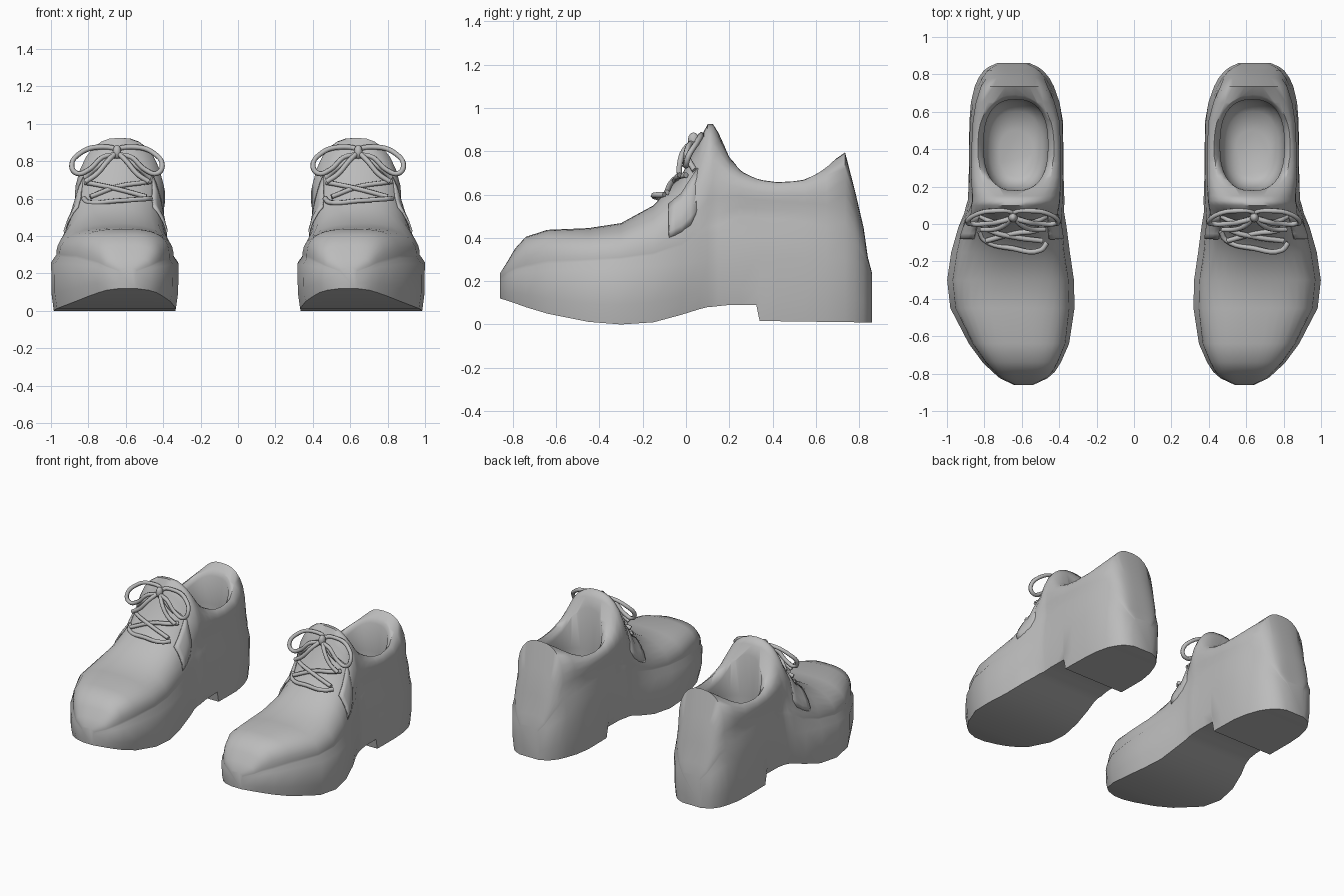
import bpy, bmesh, math
from mathutils import Vector

if "Cube" in bpy.data.objects:
    bpy.data.objects.remove(bpy.data.objects["Cube"])

grey = bpy.data.materials.new("plain grey")
grey.diffuse_color = (0.5, 0.5, 0.5, 1)
grey.use_nodes = True
grey.node_tree.nodes["Principled BSDF"].inputs["Base Color"].default_value = grey.diffuse_color

# stations: y, centre x, sole z, top z, sole half width, upper half width, welt z, shoulder z, roundness
STATIONS = [
    (-.86, .59, .12, .235, .05, .045, .20, .21, 3),
    (-.825, .59, .11, .29, .125, .118, .22, .235, 3),
    (-.79, .59, .098, .35, .165, .155, .235, .25, 3),
    (-.74, .60, .08, .405, .207, .193, .24, .26, 3),
    (-.64, .615, .05, .437, .266, .248, .25, .28, 2.9),
    (-.45, .65, .012, .445, .33, .305, .25, .29, 2.6),
    (-.30, .66, .0, .468, .337, .311, .26, .30, 2.4),
    (-.15, .66, .01, .55, .315, .288, .27, .32, 2.2),
    (-.02, .65, .045, .69, .288, .268, .28, .36, 2.1),
    (.06, .64, .07, .85, .265, .257, .29, .40, 2.2),
]
STATIONS += [
    (.10, .635, .08, .925, .26, .255, .29, .42, 2.4),
    (.125, .63, .082, .925, .257, .252, .30, .42, 2.5),
    (.15, .63, .085, .885, .255, .252, .30, .42, 2.7),
    (.20, .63, .09, .775, .253, .252, .30, .42, 3.8),
    (.25, .63, .09, .72, .252, .253, .30, .42, 5),
    (.325, .63, .09, .685, .25, .253, .31, .40, 6),
    (.34, .63, .016, .682, .25, .253, .31, .40, 6),
    (.42, .63, .015, .672, .25, .253, .31, .40, 6),
    (.55, .63, .013, .685, .248, .248, .31, .40, 5),
    (.65, .635, .012, .735, .235, .228, .31, .40, 3.6),
    (.735, .64, .012, .795, .21, .198, .31, .40, 2.6),
    (.78, .642, .01, .62, .188, .172, .30, .37, 2.5),
    (.82, .645, .01, .45, .157, .14, .27, .31, 2.5),
    (.84, .645, .01, .31, .13, .11, .24, .26, 2.6),
    (.86, .645, .01, .235, .085, .07, .20, .21, 3),
]


def station(y):
    for a, b in zip(STATIONS, STATIONS[1:]):
        if a[0] <= y <= b[0]:
            f = (y - a[0]) / (b[0] - a[0])
            return [p + (q - p) * f for p, q in zip(a, b)]


def upper_point(st, deg, grow=0.0):
    """Point on the rounded upper of a section, 0 = side, 90 = top centre."""
    y, cx, zb, zt, w, wu, zw, zs, n = st
    c, s = math.cos(math.radians(deg)), math.sin(math.radians(deg))
    z = zs + (zt + grow - zs) * max(s, 0) ** (2 / n)
    # slight waist around the ankle
    pinch = .08 * min(max((y + .05) / .15, 0), 1) * math.exp(-((z - .52) / .08) ** 2)
    return ((wu + grow) * max(c, 0) ** (2 / n) * (1 - pinch), z)


def section(st):
    y, cx, zb, zt, w, wu, zw, zs, n = st
    half = [(w - .012, zb), (w, zb + (zw - zb) * .35), (w + .002, zw)]
    half += [upper_point(st, d) for d in (0, 2, 6, 14, 25, 38, 50, 62, 72, 81)]
    return ([Vector((cx + x, y, z)) for x, z in half] + [Vector((cx, y, zt))]
            + [Vector((cx - x, y, z)) for x, z in reversed(half)])


def make(name, rings, side=1, closed=True):
    """Skin a row of rings into one mesh; side -1 mirrors it."""
    bm = bmesh.new()
    rows = [[bm.verts.new((v[0] * side, v[1], v[2])) for v in r] for r in rings]
    count = len(rows[0])
    for a, b in zip(rows, rows[1:]):
        for i in range(count if closed else count - 1):
            j = (i + 1) % count
            bm.faces.new((a[i], a[j], b[j], b[i]))
    if closed:
        bm.faces.new(rows[0])
        bm.faces.new(rows[-1])
    bmesh.ops.recalc_face_normals(bm, faces=bm.faces)
    me = bpy.data.meshes.new(name)
    bm.to_mesh(me)
    bm.free()
    me.materials.append(grey)
    ob = bpy.data.objects.new(name, me)
    bpy.context.collection.objects.link(ob)
    return ob


def smooth(ob, deg):
    bpy.ops.object.select_all(action='DESELECT')
    ob.select_set(True)
    bpy.context.view_layer.objects.active = ob
    bpy.ops.object.shade_smooth_by_angle(angle=math.radians(deg))


def lace(name, pts, dx, cyclic=False):
    cu = bpy.data.curves.new(name, 'CURVE')
    cu.dimensions = '3D'
    cu.bevel_depth = .014
    cu.bevel_resolution = 1
    cu.resolution_u = 5
    cu.use_fill_caps = True
    sp = cu.splines.new('BEZIER')
    sp.bezier_points.add(len(pts) - 1)
    for b, p in zip(sp.bezier_points, pts):
        b.co = (p[0] + dx, p[1], p[2])
        b.handle_left_type = b.handle_right_type = 'AUTO'
    sp.use_cyclic_u = cyclic
    cu.materials.append(grey)
    ob = bpy.data.objects.new(name, cu)
    bpy.context.collection.objects.link(ob)


# foot opening: z (or drop below the rim line when follow is 1), front y, back y, half width, follow
CAVITY = [(.20, .25, .50, .09, 0), (.23, .215, .60, .14, 0), (.29, .19, .65, .165, 0),
          (.40, .18, .665, .175, 0), (.52, .18, .665, .172, 0), (-.07, .178, .665, .172, 1),
          (-.045, .168, .68, .182, 1), (-.015, .148, .705, .205, 1), (.01, .128, .728, .23, 1),
          (.06, .115, .745, .25, 1), (.15, .112, .75, .26, 1)]


def cavity_ring(z, y0, y1, w, follow):
    pts = []
    for i in range(36):
        a = math.tau * i / 36
        c, s = math.cos(a), math.sin(a)
        s = math.copysign(abs(s) ** .8, s)
        rim = station(.43 + .305 * s)[3] if follow else 0
        pts.append((.632 + w * math.copysign(abs(c) ** .8, c), (y0 + y1) / 2 + (y1 - y0) / 2 * s, z + rim))
    return pts


for side, label in ((1, "right"), (-1, "left")):
    # shoe body with hollow
    body = make(label + "_shoe_body", [section(s) for s in STATIONS], side)
    cutter = make(label + "_opening_cutter", [cavity_ring(*r) for r in CAVITY], side)
    cutter.hide_render = True
    mod = body.modifiers.new("opening", 'BOOLEAN')
    mod.object = cutter
    mod.solver = 'EXACT'
    bpy.context.view_layer.objects.active = body
    bpy.ops.object.modifier_apply(modifier=mod.name)
    bpy.data.objects.remove(cutter)
    smooth(body, 60)

    # thin eyelet flaps either side of the tongue, fading into the ankle
    for k, part in ((1, "outer"), (-1, "inner")):
        rows = []
        for y, lift in ((-.08, .006), (-.05, .006), (-.02, .005), (.02, .003), (.06, -.008)):
            st = station(y)
            row = []
            for d in (10, 16, 25, 38, 46):
                x, z = upper_point(st, d, lift if d > 10 else -.008)
                row.append((st[1] + k * x, y, z))
            rows.append(row)
        flap = make(f"{label}_{part}_flap", rows, side, closed=False)
        sol = flap.modifiers.new("thickness", 'SOLIDIFY')
        sol.thickness = .01
        sol.offset = 0
        smooth(flap, 50)

    # laces: the same lacing on both shoes
    dx = 0 if side == 1 else -1.29
    lace(label + "_lower_lace", [(.465, -.04, .60), (.49, -.085, .58), (.64, -.13, .588),
                                 (.79, -.14, .598), (.825, -.10, .60)], dx)
    lace(label + "_cross_lace_a", [(.475, .0, .685), (.51, -.03, .68), (.65, -.07, .65), (.80, -.09, .61)], dx)
    lace(label + "_cross_lace_b", [(.82, .0, .69), (.78, -.03, .685), (.65, -.05, .665), (.50, -.09, .61)], dx)
    lace(label + "_upper_lace", [(.47, .04, .71), (.54, .01, .77), (.645, .03, .83),
                                 (.75, .01, .77), (.82, .04, .71)], dx)
    for k, part in ((-1, "inner"), (1, "outer")):
        c = .643
        lace(f"{label}_{part}_bow_loop", [(c, .05, .85), (c + k * .10, .07, .875), (c + k * .20, .05, .84),
             (c + k * .242, .01, .775), (c + k * .215, .0, .735), (c + k * .15, .0, .755),
             (c + k * .08, .01, .82)], dx, True)
        lace(f"{label}_{part}_lace_end", [(c, .04, .85), (c + k * .05, -.01, .80), (c + k * .11, -.03, .73),
             (c + k * .17, -.03, .69)], dx)
    bpy.ops.mesh.primitive_uv_sphere_add(segments=10, ring_count=6, radius=.03, location=(.643 + dx, .035, .85))
    knot = bpy.context.object
    knot.name = label + "_knot"
    knot.scale = (.8, .9, 1.25)
    knot.data.materials.append(grey)
    smooth(knot, 60)
